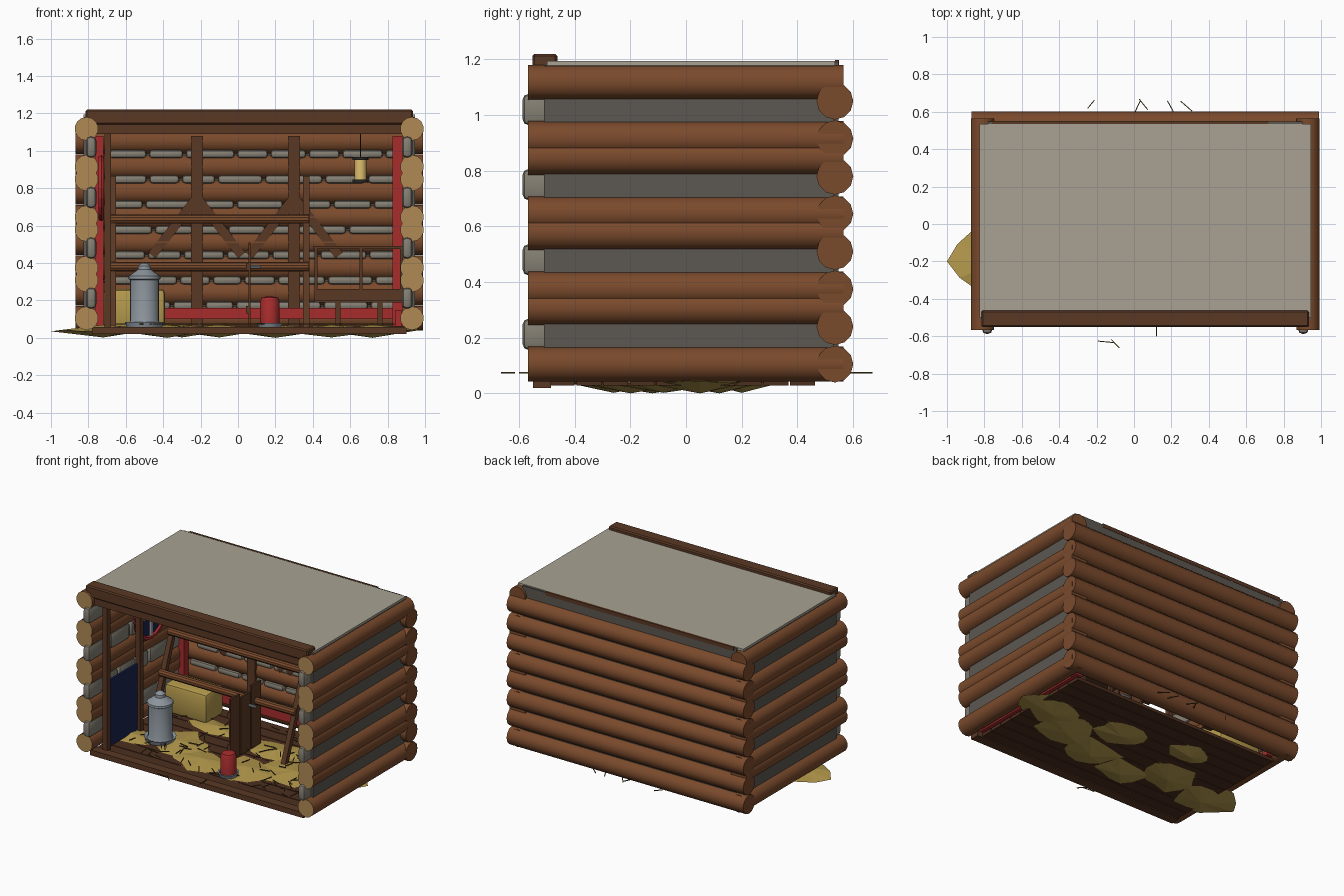
import bpy, bmesh, math, random
from mathutils import Vector, Matrix

if "Cube" in bpy.data.objects:
    bpy.data.objects.remove(bpy.data.objects["Cube"])
random.seed(4)

def mat(name, hexcol):
    m = bpy.data.materials.new(name)
    rgb = [int(hexcol[i:i + 2], 16) / 255 for i in (0, 2, 4)]
    m.diffuse_color = [c / 12.92 if c < .04 else ((c + .055) / 1.055) ** 2.4 for c in rgb] + [1]
    m.use_nodes = True
    m.node_tree.nodes["Principled BSDF"].inputs["Base Color"].default_value = m.diffuse_color
    return m

BARK, END = mat("bark", "7A4A2C"), mat("cut_wood", "B08A55")
DARK, PLANK = mat("dark_wood", "5A3824"), mat("plank", "4C2E1E")
STONE, BACK, ROOF = mat("chinking", "858074"), mat("backing", "5C5852"), mat("roofing", "A8A292")
RED, BLUE, WHITE = mat("red", "A82C2C"), mat("navy", "1A2450"), mat("white", "DDDDDD")
STRAW, BIT, METAL = mat("straw", "B59A4C"), mat("straw_dark", "5E4C24"), mat("metal", "8C959C")
GLOW, IRON = mat("lamp_glow", "E0C070"), mat("iron", "2A2826")
CX = .06  # centre line between the two side walls

def finish(bm, name, *mats, smooth=False):
    bmesh.ops.recalc_face_normals(bm, faces=bm.faces[:])
    me = bpy.data.meshes.new(name)
    bm.to_mesh(me)
    bm.free()
    ob = bpy.data.objects.new(name, me)
    bpy.context.collection.objects.link(ob)
    for m in mats:
        me.materials.append(m)
    if smooth:
        bpy.ops.object.select_all(action='DESELECT')
        ob.select_set(True)
        bpy.context.view_layer.objects.active = ob
        bpy.ops.object.shade_smooth_by_angle(angle=math.radians(35))
    return ob

def box(name, x, y, z, m, bevel=0, seg=1):
    lo, hi = Vector((x[0], y[0], z[0])), Vector((x[1], y[1], z[1]))
    bm = bmesh.new()
    bmesh.ops.create_cube(bm, size=1, matrix=Matrix.Translation((lo + hi) / 2) @ Matrix.Diagonal((*(hi - lo), 1)))
    if bevel:
        bmesh.ops.bevel(bm, geom=bm.edges[:], offset=bevel, segments=seg, affect='EDGES', profile=.5)
    return finish(bm, name, m, smooth=seg > 1)

def along(a, b):
    a, b = Vector(a), Vector(b)
    return Matrix.Translation((a + b) / 2) @ (b - a).to_track_quat('Z', 'Y').to_matrix().to_4x4(), (b - a).length

def rod(name, a, b, r, m, seg=12, cap=None):
    M, L = along(a, b)
    bm = bmesh.new()
    bmesh.ops.create_cone(bm, cap_ends=True, segments=seg, radius1=r, radius2=r, depth=L, matrix=M)
    if cap:
        for f in bm.faces:
            f.material_index = int(len(f.verts) > 4 and f.calc_center_median().y < -.5)
    return finish(bm, name, m, *([cap] if cap else []), smooth=True)

def beam(name, a, b, w, d, m):
    M, L = along(a, b)
    bm = bmesh.new()
    bmesh.ops.create_cube(bm, size=1, matrix=M @ Matrix.Diagonal((w, d, L, 1)))
    return finish(bm, name, m)

def lathe(name, x, y, profile, m, seg=20):
    bm = bmesh.new()
    vs = [bm.verts.new((x + r, y, z)) for r, z in profile]
    es = [bm.edges.new(p) for p in zip(vs, vs[1:])]
    bmesh.ops.spin(bm, geom=vs + es, cent=(x, y, 0), axis=(0, 0, 1), angle=math.tau, steps=seg)
    bmesh.ops.remove_doubles(bm, verts=bm.verts[:], dist=.0005)
    return finish(bm, name, m, smooth=True)

# interlocked log walls: odd side logs sit half a step higher
for i in range(8):
    z = .105 + .135 * i
    rod("back_log", (-.87, .535, z), (.99, .535, z), .066, BARK, 12)
    zs = z + (.0675 if i % 2 else 0)
    for s in (-1, 1):
        rod("side_log", (CX + s * .87, -.568, zs), (CX + s * .87, .565, zs), .063, BARK, 14, END)

# grey backing between logs
box("back_backing", (-.78, .9), (.525, .548), (.05, 1.19), BACK)
for s in (-1, 1):
    x = CX + s * .875
    box("side_backing", (x - .012, x + .012), (-.51, .53), (.05, 1.18), BACK)

# chinking stones on the inner faces
for k in range(7):
    z, x = .1725 + .135 * k, -.74 + random.uniform(0, .1)
    while x < .84:
        w = random.uniform(.14, .26)
        box("back_chinking", (x, min(x + w, .87)), (.475, .52), (z - .022, z + .022), STONE, .018, 2)
        x += w + .015
for z in (.212, .48, .75, 1.02):
    for s in (-1, 1):
        x, y = CX + s * .845, -.588
        while y < .42:
            w = random.uniform(.13, .24)
            box("side_chinking", (x - .028, x + .028), (y, min(y + w, .47)), (z - .057, z + .057), STONE, .024, 2)
            y += w + .015

# roof and front beams
box("roof", (-.825, .945), (-.5, .535), (1.175, 1.195), ROOF)
box("roof_front_beam", (-.815, .935), (-.552, -.462), (1.14, 1.22), DARK, .008)
box("front_lintel", (-.76, .88), (-.54, -.48), (1.09, 1.14), DARK)
box("back_trim", (-.76, .72), (.535, .55), (1.17, 1.197), DARK)

# plank floor and sill
for i in range(10):
    y = -.49 + i * .096
    box("floor_plank", (-.775, .86), (y, y + .09), (.028, .05), PLANK)
box("front_sill", (-.78, .9), (-.55, -.485), (.02, .058), DARK)

# red trim
box("red_corner_left", (-.765, -.72), (.42, .47), (.06, 1.08), RED)
box("red_corner_right", (.825, .88), (.42, .47), (.06, 1.08), RED)
box("red_baseboard", (-.72, .825), (.45, .472), (.1, .16), RED)
box("red_floor_strip", (.84, .875), (-.5, .43), (.06, .15), RED)

# battens and braces on the back wall
for x in (-.22, .3):
    box("back_batten", (x - .032, x + .032), (.462, .5), (.06, 1.08), DARK)
    for s in (-1, 1):
        beam("knee_brace", (x, .485, .75), (x + s * .24, .485, .44), .03, .05, DARK)

# hatch with posts on the left wall
box("hatch_curtain", (-.715, -.70), (-.47, -.13), (.06, .53), BLUE)
for y in (-.48, -.11):
    box("hatch_post", (-.715, -.68), (y - .018, y + .018), (.05, 1.1), DARK)

# round window on the left wall
wx, wy, wz = -.73, .06, .8
rod("window_glass", (wx - .012, wy, wz), (wx + .002, wy, wz), .16, BLUE, 20)
bpy.ops.mesh.primitive_torus_add(location=(wx, wy, wz), rotation=(0, math.pi / 2, 0),
    major_radius=.16, minor_radius=.017, major_segments=20, minor_segments=6)
bpy.context.object.name = "window_frame"
bpy.context.object.data.materials.append(RED)
box("window_bar", (wx, wx + .012), (wy - .012, wy + .012), (wz - .16, wz + .16), WHITE)
box("window_bar", (wx, wx + .012), (wy - .16, wy + .16), (wz - .012, wz + .012), WHITE)

# leaning roost ladder
for x in (-.67, .365):
    beam("roost_leg", (x, 0, .05), (x, .31, .86), .035, .035, DARK)
for y, z in ((.11, .38), (.21, .635)):
    rod("roost_perch", (-.69, y, z), (.38, y, z), .025, BARK, 10)

# straw bale
box("straw_bale", (-.72, -.39), (.2, .4), (.055, .26), STRAW, .022, 2)

# metal feeder
lathe("feeder", -.5, -.16, [(0, .055), (.095, .055), (.105, .085), (.085, .075), (.078, .09), (.078, .31),
    (.087, .315), (.085, .33), (.035, .365), (.033, .385), (.015, .4), (0, .402)], METAL)
# red drinker
lathe("drinker_tray", .17, -.35, [(0, .055), (.06, .055), (.07, .08), (.06, .08), (.054, .065), (0, .065)], METAL)
lathe("drinker_tank", .17, -.35, [(0, .066), (.052, .066), (.052, .195), (.043, .215), (0, .225)], RED)

# half gate
for i in range(3):
    y = -.18 + i * .117
    box("gate_board", (.055, .068), (y, y + .105), (.06, (.5, .47, .51)[i]), DARK)
for z in (.15, .38):
    box("gate_rail", (.042, .055), (-.18, .16), (z - .02, z + .02), DARK)
rod("gate_latch", (.065, .03, .38), (.12, .03, .38), .01, METAL, 8)

# nest boxes on legs
box("nest_front_lip", (.41, .88), (.13, .148), (.2, .262), DARK)
box("nest_floor", (.41, .88), (.14, .42), (.19, .205), DARK)
box("nest_top_rail", (.40, .88), (.13, .15), (.475, .49), DARK)
box("nest_back_rail", (.40, .88), (.40, .42), (.475, .49), DARK)
for x in (.41, .65, .865):
    box("nest_divider", (x, x + .016), (.13, .42), (.2, .48), DARK)
for x in (.535, .76):
    for y in (.16, .4):
        box("nest_leg", (x - .013, x + .013), (y - .013, y + .013), (.05, .2), DARK)

# hanging lantern
lathe("lantern_glass", .655, 0, [(0, .845), (.032, .845), (.032, .95), (0, .95)], GLOW, 12)
for z in (.83, .95):
    lathe("lantern_cap", .655, 0, [(0, z), (.042, z), (.042, z + .017), (0, z + .017)], IRON, 12)
rod("lantern_wire", (.655, 0, .96), (.655, 0, 1.176), .003, IRON, 6)

# low straw heaps spread over and through the floor
heaps = [(-.72, -.2, .28, .2), (-.38, -.12, .3, .25), (-.1, -.26, .3, .2), (.2, -.2, .32, .24),
         (.5, -.08, .34, .28), (.72, .05, .27, .2), (-.3, .2, .26, .15), (.2, .12, .3, .2)]
for i, (x, y, rx, ry) in enumerate(heaps):
    bm = bmesh.new()
    n = 12
    ring = []
    for k in range(n):
        a, r = k * math.tau / n + math.pi, random.uniform(.85, 1)
        if k == 0 and i in (0, 5):
            r = 1
        ring.append(bm.verts.new((max(-1, min(1, x + rx * r * math.cos(a))), y + ry * r * math.sin(a),
                                  .04 + random.uniform(-.006, .008))))
    top, bot = bm.verts.new((x, y, .07)), bm.verts.new((x, y, .002 if i % 2 == 0 else 0))
    for k in range(n):
        bm.faces.new((ring[k], ring[(k + 1) % n], top))
        bm.faces.new((ring[(k + 1) % n], ring[k], bot))
    finish(bm, "straw_heap", STRAW)

# loose straw stalks, a few outside the walls
bm = bmesh.new()
spots = [(random.uniform(-.65, .85), random.uniform(-.44, .38)) for _ in range(130)]
spots += [(-.23, .64), (.02, .63), (.05, .64), (.2, .62), (.28, .63), (-.15, -.63), (-.1, -.64), (.12, -.56)]
for x, y in spots:
    M = Matrix.Translation((x, y, .074)) @ Matrix.Rotation(random.uniform(0, math.pi), 4, 'Z')
    bmesh.ops.create_cube(bm, size=1, matrix=M @ Matrix.Diagonal((random.uniform(.05, .09), .005, .005, 1)))
finish(bm, "loose_straw", BIT)
